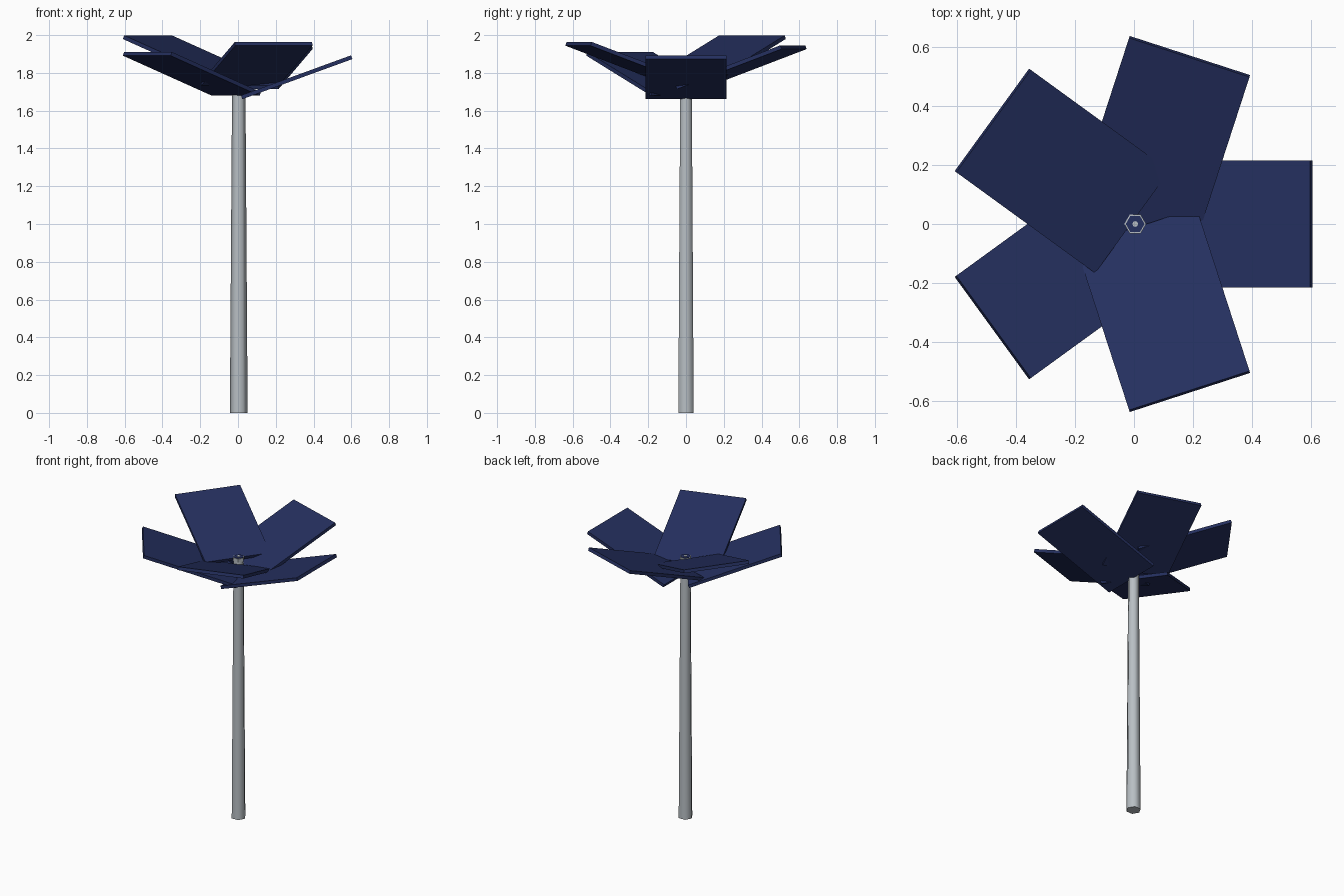
import bpy, bmesh, math
from mathutils import Matrix, Vector

if "Cube" in bpy.data.objects:
    bpy.data.objects.remove(bpy.data.objects["Cube"])

CX = 0.004            # pole axis, so that the overall bounds are centred


def material(name, rgb):
    m = bpy.data.materials.new(name)
    m.diffuse_color = (*rgb, 1)
    m.use_nodes = True
    m.node_tree.nodes["Principled BSDF"].inputs["Base Color"].default_value = m.diffuse_color
    return m


NAVY = material("navy_panel", (0.018, 0.029, 0.115))
GREY = material("pale_grey_metal", (0.48, 0.52, 0.55))


def finish(name, bm, mat, smooth=False):
    me = bpy.data.meshes.new(name)
    bm.to_mesh(me)
    bm.free()
    me.materials.append(mat)
    ob = bpy.data.objects.new(name, me)
    bpy.context.collection.objects.link(ob)
    if smooth:
        bpy.context.view_layer.objects.active = ob
        ob.select_set(True)
        bpy.ops.object.shade_smooth_by_angle(angle=math.radians(65))
        ob.select_set(False)
    return ob


def frustum(name, r0, r1, z0, z1, mat, sides=6, smooth=False):
    bm = bmesh.new()
    rings = []
    for r, z in ((r0, z0), (r1, z1)):
        rings.append([bm.verts.new((CX + r * math.cos(math.tau * i / sides),
                                    r * math.sin(math.tau * i / sides), z))
                      for i in range(sides)])
    lo, hi = rings
    for i in range(sides):
        j = (i + 1) % sides
        bm.faces.new((lo[i], lo[j], hi[j], hi[i]))
    bm.faces.new(lo[::-1])
    bm.faces.new(hi)
    return finish(name, bm, mat, smooth)


# Six-sided tapered pole with a small cap on top
frustum("pole", 0.047, 0.035, 0.0, 1.78, GREY, smooth=True)
frustum("pole_cap", 0.037, 0.037, 1.775, 1.797, GREY)
frustum("cap_plate", 0.032, 0.032, 1.797, 1.800, NAVY)
frustum("cap_tip", 0.010, 0.010, 1.800, 1.803, GREY, sides=8)

# Five tilted panels, staggered in height so they overlap like petals
LENGTH, WIDTH, THICK, TILT = 0.62, 0.43, 0.021, math.radians(20)
for i, lift in enumerate((0.0, 0.053, 0.106, 0.018, 0.071)):
    bm = bmesh.new()
    bmesh.ops.create_cube(bm, size=1)
    place = (Matrix.Translation((CX, 0, 0))
             @ Matrix.Rotation(math.radians(72 * i), 4, 'Z')
             @ Matrix.Translation((0.019, 0, 1.661 + lift))
             @ Matrix.Rotation(-TILT, 4, 'Y')
             @ Matrix.Translation((LENGTH / 2, 0, THICK / 2))
             @ Matrix.Diagonal(Vector((LENGTH, WIDTH, THICK, 1))))
    bmesh.ops.transform(bm, matrix=place, verts=bm.verts)
    finish(f"petal_panel_{i + 1}", bm, NAVY)
